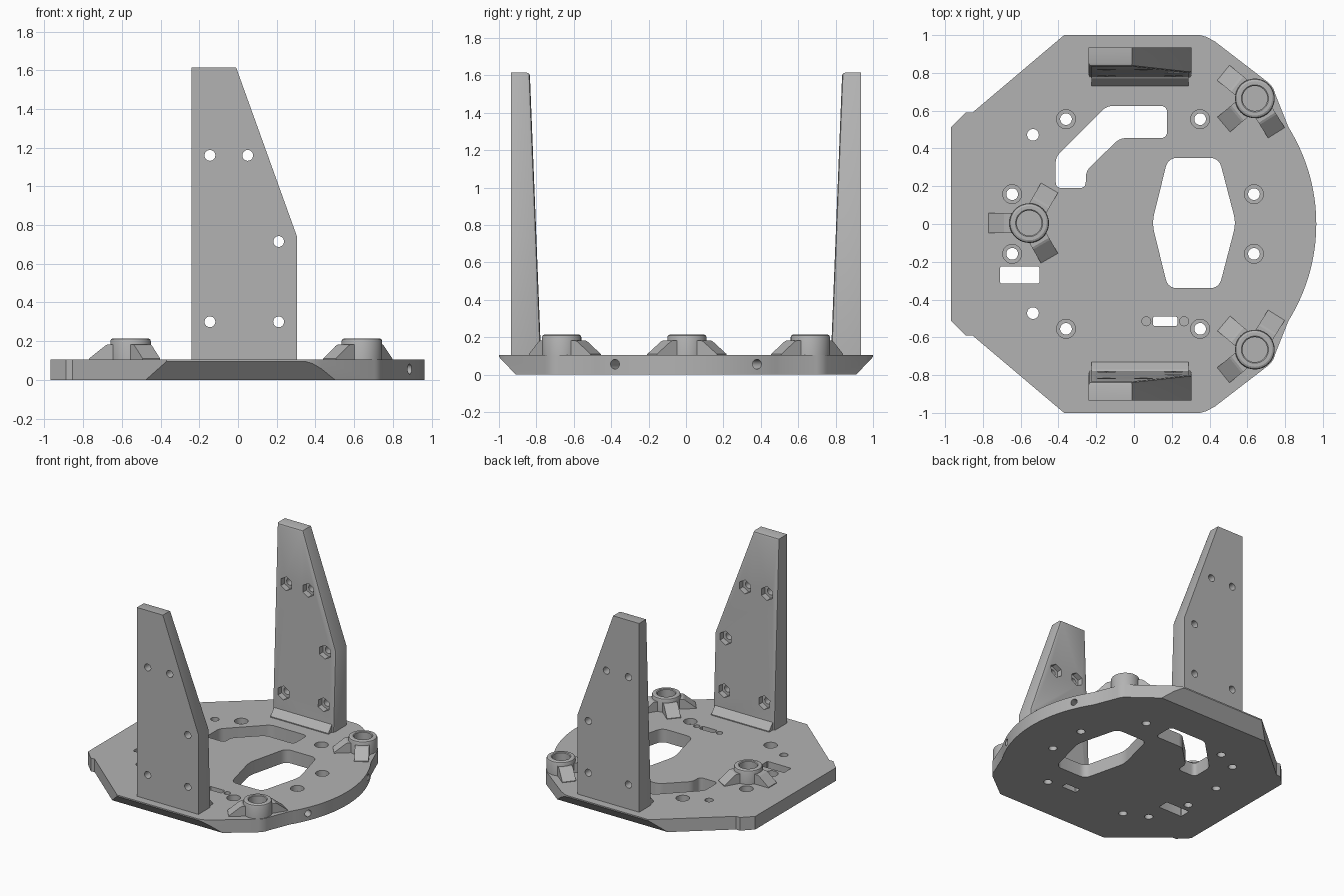
import bpy, bmesh
from math import sin, cos, pi, radians
from mathutils import Vector

cube = bpy.data.objects.get("Cube")
if cube:
    bpy.data.objects.remove(cube, do_unlink=True)

GREY = (0.45, 0.45, 0.45, 1)
mat = bpy.data.materials.new("plain grey")
mat.use_nodes = True
mat.diffuse_color = GREY
mat.node_tree.nodes["Principled BSDF"].inputs["Base Color"].default_value = GREY

TOP = 0.105      # top of the base plate


def finish(name, bm):
    bmesh.ops.recalc_face_normals(bm, faces=bm.faces[:])
    me = bpy.data.meshes.new(name)
    bm.to_mesh(me)
    bm.free()
    me.materials.append(mat)
    ob = bpy.data.objects.new(name, me)
    bpy.context.collection.objects.link(ob)
    return ob


def prism_bm(pts, lo, hi, place):
    """Extrude a profile (u, v) from w = lo to w = hi; place maps to space."""
    bm = bmesh.new()
    a = [bm.verts.new(place(u, v, lo)) for u, v in pts]
    b = [bm.verts.new(place(u, v, hi)) for u, v in pts]
    bm.faces.new(a)
    bm.faces.new(b)
    for i in range(len(pts)):
        j = (i + 1) % len(pts)
        bm.faces.new((a[i], a[j], b[j], b[i]))
    return bm


def prism(name, pts, lo, hi, place=lambda u, v, w: (u, v, w)):
    return finish(name, prism_bm(pts, lo, hi, place))


def along_y(u, v, w):
    return (u, w, v)


def along_x(u, v, w):
    return (w, u, v)


def ring(x, y, r, n=32, start=0.0):
    return [(x + r * cos(start + 2 * pi * i / n), y + r * sin(start + 2 * pi * i / n))
            for i in range(n)]


def rounded(pts, r, n=5):
    out = []
    for i, p in enumerate(pts):
        p, a, b = Vector(p), Vector(pts[i - 1]), Vector(pts[(i + 1) % len(pts)])
        s, e = p + (a - p).normalized() * r, p + (b - p).normalized() * r
        for k in range(n + 1):
            t = k / n
            q = s * (1 - t) ** 2 + p * 2 * t * (1 - t) + e * t * t
            out.append((q.x, q.y))
    return out


def cut(ob, cutter, keep=False):
    cutter.hide_render = True
    m = ob.modifiers.new("cut", "BOOLEAN")
    m.operation, m.solver, m.object = "DIFFERENCE", "EXACT", cutter
    bpy.context.view_layer.objects.active = ob
    bpy.ops.object.modifier_apply(modifier=m.name)
    if not keep:
        bpy.data.objects.remove(cutter, do_unlink=True)


def smooth(ob):
    bpy.ops.object.select_all(action="DESELECT")
    ob.select_set(True)
    bpy.context.view_layer.objects.active = ob
    bpy.ops.object.shade_smooth_by_angle(angle=radians(25))


# Base plate: half outline, mirrored front to back
BOSS = (0.64, 0.665)
half = [(-0.97, 0.51), (-0.89, 0.59), (-0.855, 0.59), (-0.37, 1.0), (0.35, 1.0),
        (0.385, 0.99), (0.43, 0.965)]
half += [(BOSS[0] + 0.11 * cos(radians(a)), BOSS[1] + 0.11 * sin(radians(a)))
         for a in range(54, 9, -6)]
half += [(0.965 * cos(radians(a)), 0.965 * sin(radians(a))) for a in range(32, 0, -2)]
outline = half + [(0.965, 0)] + [(x, -y) for x, y in reversed(half)]
plate = prism("base_plate", outline, 0, TOP)

# Sloped undersides of the long front and back edges
for s in (1, -1):
    wedge = [(s * 0.891, -0.02), (s * 1.019, 0.115), (s * 1.1, 0.115), (s * 1.1, -0.02)]
    cut(plate, prism("edge_cutter", wedge, -1.2, 1.2, along_x))

# Large openings
angled = rounded([(-0.415, 0.19), (-0.255, 0.19), (-0.255, 0.28), (-0.075, 0.455),
                  (0.175, 0.455), (0.175, 0.625), (-0.145, 0.625), (-0.415, 0.355)], 0.035)
window = rounded([(0.18, 0.35), (0.45, 0.35), (0.54, 0.005), (0.45, -0.34),
                  (0.18, -0.34), (0.095, 0.005)], 0.05)
angled_cutter = prism("angled_cutter", angled, -0.1, 0.4)
cut(plate, angled_cutter, keep=True)
cut(plate, prism("window_cutter", window, -0.1, 0.4))

# Rectangular slots
for x0, x1, y0, y1 in [(-0.71, -0.5, -0.315, -0.225), (0.1, 0.23, -0.54, -0.49)]:
    slot = rounded([(x0, y0), (x1, y0), (x1, y1), (x0, y1)], 0.012, 3)
    cut(plate, prism("slot_cutter", slot, -0.1, 0.4))

# Counterbored, plain and blind holes
for x, y in [(-0.36, 0.555), (0.35, 0.555), (-0.645, 0.158), (0.635, 0.158)]:
    for s in (1, -1):
        cut(plate, prism("hole_cutter", ring(x, s * y, 0.031), -0.1, 0.4))
        cut(plate, prism("counterbore_cutter", ring(x, s * y, 0.05), 0.06, 0.4))
for s in (1, -1):
    cut(plate, prism("hole_cutter", ring(-0.535, s * 0.472, 0.031), -0.1, 0.4))
for x in (0.065, 0.265):
    cut(plate, prism("blind_cutter", ring(x, -0.515, 0.024, 20), 0.06, 0.4))

# Radial holes in the curved rim
for s in (1, -1):
    out = Vector((0.92, s * 0.394, 0))
    side = Vector((-out.y, out.x, 0))
    cut(plate, prism("rim_cutter", ring(0, 0.056, 0.026, 20), 0.8, 1.1,
                     lambda u, v, w: out * w + side * u + Vector((0, 0, v))))
smooth(plate)


# Hollow bosses, each with three sloping ribs
def boss(name, x, y, angles):
    profile = [(0.105, 0.09), (0.105, 0.2), (0.101, 0.21), (0.091, 0.215), (0.072, 0.215),
               (0.066, 0.21), (0.066, 0.125), (0.0, 0.125)]
    bm = bmesh.new()
    vs = [bm.verts.new((x + r, y, z)) for r, z in profile]
    es = [bm.edges.new(p) for p in zip(vs, vs[1:])]
    bmesh.ops.spin(bm, geom=vs + es, cent=(x, y, 0), axis=(0, 0, 1),
                   angle=2 * pi, steps=40, use_merge=True)
    bmesh.ops.remove_doubles(bm, verts=bm.verts[:], dist=1e-5)
    smooth(finish(name, bm))
    rib = [(0.085, 0.095), (0.215, 0.095), (0.215, 0.11), (0.205, 0.118),
           (0.132, 0.176), (0.12, 0.182), (0.085, 0.182)]
    for i, a in enumerate(angles):
        c, s = cos(radians(a)), sin(radians(a))
        ob = prism(f"{name}_rib_{i + 1}", rib, -0.052, 0.052,
                   lambda u, v, w: (x + u * c - w * s, y + u * s + w * c, v))
        if x < 0 and a == 60:      # trimmed where it meets the opening
            cut(ob, angled_cutter, keep=True)


boss("right_boss", -0.555, 0.005, (60, 180, 300))
boss("back_left_boss", BOSS[0], BOSS[1], (141, 220, 302))
boss("front_left_boss", BOSS[0], -BOSS[1], (-141, -220, -302))
bpy.data.objects.remove(angled_cutter, do_unlink=True)


# Tapered uprights with hex nut pockets on the inner side
def inner_y(z):
    return 0.775 + 0.06 * (z - TOP) / 1.51


shape = [(-0.24, 0.095), (-0.24, 1.615), (-0.01, 1.615), (0.305, 0.74), (0.305, 0.095)]
bolts = [(-0.145, 1.16), (0.05, 1.16), (0.21, 0.715), (-0.145, 0.3), (0.21, 0.3)]
for side, s in (("back", 1), ("front", -1)):
    bm = prism_bm(shape, 0, 1, lambda u, v, w: (u, s * (0.935 if w else inner_y(v)), v))
    rim = [e for e in bm.edges
           if all(abs(v.co.y) < 0.9 for v in e.verts) and any(v.co.z > 0.2 for v in e.verts)]
    bmesh.ops.bevel(bm, geom=rim, offset=0.016, segments=2, profile=0.5, affect="EDGES")
    upright = finish(f"{side}_upright", bm)
    for x, z in bolts:
        cut(upright, prism("bolt_cutter", ring(x, z, 0.028, 24), s * 0.6, s * 1.1, along_y))
        cut(upright, prism("nut_cutter", ring(x, z, 0.055, 6, pi / 6), s * 0.6,
                           s * (inner_y(z) + 0.045), along_y))
    smooth(upright)
    # Sloping fillet along the inner foot
    foot = [(s * 0.8, 0.095), (s * 0.73, 0.095), (s * 0.73, 0.112),
            (s * 0.77, 0.16), (s * 0.8, 0.18)]
    prism(f"{side}_foot", foot, -0.225, 0.288, along_x)
